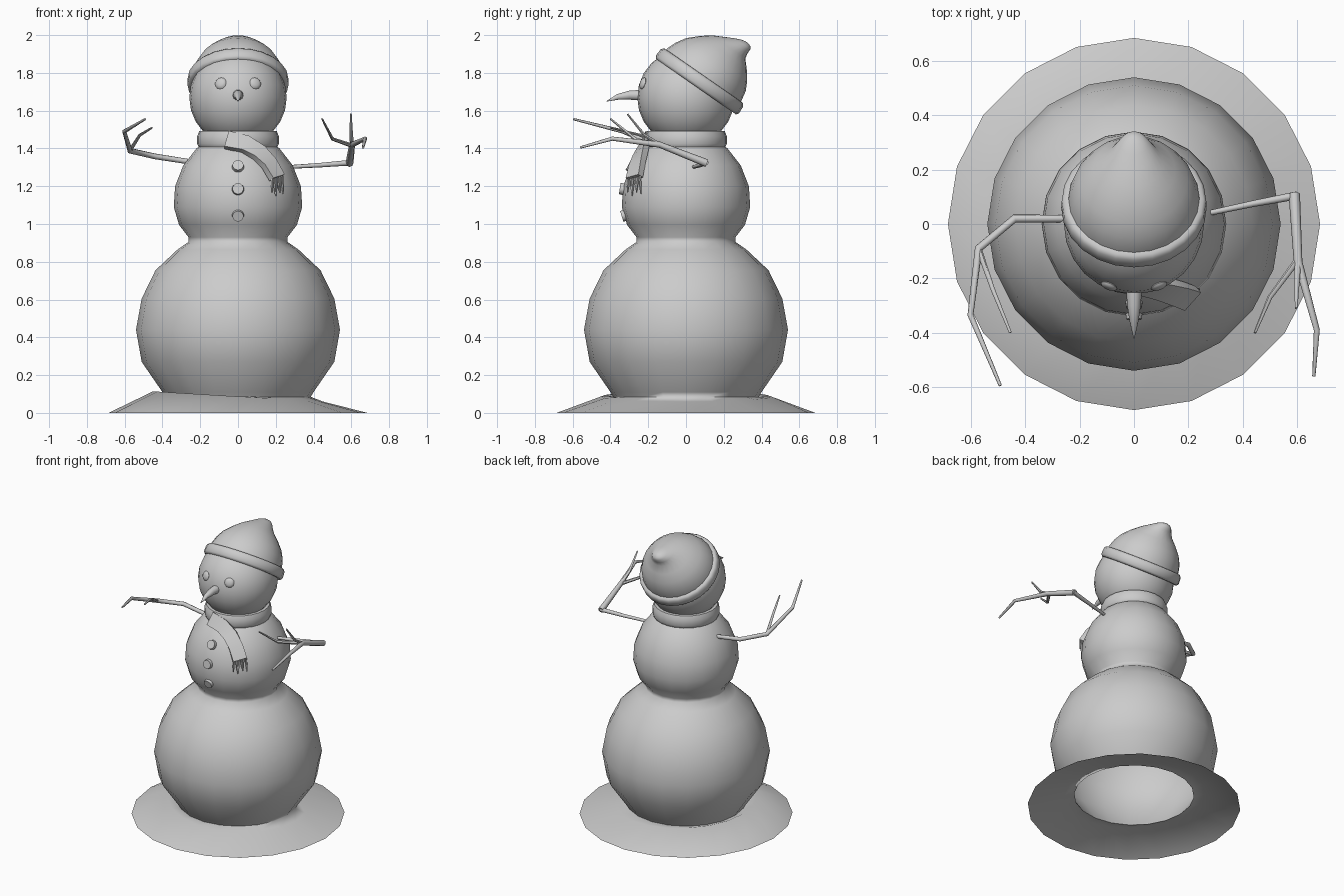
import bpy, bmesh, math
from mathutils import Vector, Matrix

cube = bpy.data.objects.get("Cube")
if cube:
    bpy.data.objects.remove(cube, do_unlink=True)

grey = bpy.data.materials.new("plain grey")
grey.use_nodes = True
grey.diffuse_color = (0.6, 0.6, 0.6, 1)
grey.node_tree.nodes["Principled BSDF"].inputs["Base Color"].default_value = (0.6, 0.6, 0.6, 1)


def finish(name, bm, angle=60, recalc=True):
    if recalc:
        bmesh.ops.recalc_face_normals(bm, faces=bm.faces[:])
    mesh = bpy.data.meshes.new(name)
    bm.to_mesh(mesh)
    bm.free()
    obj = bpy.data.objects.new(name, mesh)
    bpy.context.collection.objects.link(obj)
    mesh.materials.append(grey)
    bpy.ops.object.select_all(action='DESELECT')
    obj.select_set(True)
    bpy.context.view_layer.objects.active = obj
    bpy.ops.object.shade_smooth_by_angle(angle=math.radians(angle))
    return obj


def loft(name, rings, cap=(True, True), loop=False, angle=60):
    """Skin a list of rings, each a list of points."""
    bm = bmesh.new()
    rows = [[bm.verts.new(p) for p in ring] for ring in rings]
    pairs = list(zip(rows, rows[1:]))
    if loop:
        pairs.append((rows[-1], rows[0]))
    n = len(rows[0])
    for a, b in pairs:
        for i in range(n):
            j = (i + 1) % n
            bm.faces.new((a[i], a[j], b[j], b[i]))
    if not loop:
        if cap[0]:
            bm.faces.new(rows[0][::-1])
        if cap[1]:
            bm.faces.new(rows[-1])
    return finish(name, bm, angle)


def circle(centre, radius, n, u=Vector((1, 0, 0)), v=Vector((0, 1, 0))):
    turns = [2 * math.pi * i / n for i in range(n)]
    return [Vector(centre) + radius * (u * math.cos(a) + v * math.sin(a)) for a in turns]


def tube(name, path, radii, n=8):
    pts = [Vector(p) for p in path]
    rings = []
    for i, p in enumerate(pts):
        ahead = (pts[min(i + 1, len(pts) - 1)] - p).normalized()
        behind = (p - pts[max(i - 1, 0)]).normalized()
        rot = (ahead + behind).to_track_quat('Z', 'Y')
        rings.append(circle(p, radii[i], n, rot @ Vector((1, 0, 0)), rot @ Vector((0, 1, 0))))
    return loft(name, rings)


def ball(name, centre, scale, segments, rot=Matrix()):
    bm = bmesh.new()
    mat = Matrix.Translation(centre) @ rot @ Matrix.Diagonal((*scale, 1))
    bmesh.ops.create_uvsphere(bm, u_segments=segments, v_segments=segments // 2,
                              radius=1, matrix=mat)
    return finish(name, bm)


# Body: one open sheet from the snow skirt up to the neck
def skirt_height(p, r, z):
    return z - 0.06 * p.x if 0.4 < r < 0.5 and z == 0.087 else z


body_profile = [(0.685, 0), (0.45, 0.087), (0.385, 0.085), (0.4, 0.11), (0.51, 0.27),
                (0.54, 0.44), (0.51, 0.605), (0.437, 0.755), (0.32, 0.865), (0.262, 0.905),
                (0.262, 0.93), (0.312, 0.995), (0.34, 1.09), (0.333, 1.2), (0.29, 1.31),
                (0.22, 1.4), (0.15, 1.45)]
body_rings = []
for r, z in body_profile:
    ring = circle((0, 0, z), r, 20)
    for p in ring:
        p.z = skirt_height(p, r, z)
    body_rings.append(ring)
loft("snow_body", body_rings, cap=(False, True), angle=100)

# Head
HEAD = Vector((0, 0, 1.67))
ball("head", HEAD, (0.258, 0.258, 0.258), 24)

# Eyes: flattened lenses on the face
for side, x in (("right", -0.092), ("left", 0.092)):
    spot = Vector((x, -0.228, 0.075))
    rot = spot.to_track_quat('Z', 'Y').to_matrix().to_4x4()
    ball(side + "_eye", HEAD + spot, (0.032, 0.032, 0.013), 12, rot)

# Carrot nose with a drooping tip
tube("nose", [(0, -0.23, 1.682), (0, -0.3, 1.682), (0, -0.36, 1.673), (0, -0.42, 1.65)],
     [0.03, 0.025, 0.016, 0.002], 10)

# Buttons down the chest
for i, (y, z, tilt) in enumerate([(-0.293, 1.305, 0.48), (-0.336, 1.185, 0.15), (-0.326, 1.045, -0.3)]):
    bm = bmesh.new()
    normal = Vector((0, -math.cos(tilt), math.sin(tilt)))
    mat = Matrix.Translation((0, y, z)) @ normal.to_track_quat('Z', 'Y').to_matrix().to_4x4()
    bmesh.ops.create_cone(bm, cap_ends=True, segments=14, radius1=0.033, radius2=0.029,
                          depth=0.03, matrix=mat)
    finish("button_%d" % (i + 1), bm, 40)

# Scarf wrap
wrap = [(0.17, 1.39), (0.203, 1.395), (0.216, 1.425), (0.216, 1.465), (0.205, 1.492), (0.17, 1.495)]
loft("scarf_wrap", [circle((0, 0, z), r, 24) for r, z in wrap], loop=True)

# Scarf tail: a flat strip sweeping down over the chest
tail = [Vector(p) for p in [(-0.06, -0.215, 1.445), (0.04, -0.226, 1.422), (0.11, -0.24, 1.378),
                            (0.165, -0.258, 1.32), (0.207, -0.274, 1.245)]]
sections = []
for i, p in enumerate(tail):
    along = (tail[min(i + 1, 4)] - tail[max(i - 1, 0)]).normalized()
    out = Vector((p.x * 1.3, p.y, 0.12)).normalized()
    across = along.cross(out).normalized()
    out = across.cross(along).normalized()
    w, t = across * 0.046, out * 0.018
    sections.append([p - w - t, p + w - t, p + w + t, p - w + t])
loft("scarf_tail", sections, angle=40)

# Fringe strands at the tail end
for i in range(6):
    top = tail[-1] + across * (0.04 - 0.016 * i)
    low = top + Vector((0.006 * (i % 2), -0.006 + 0.012 * (i % 2), -0.07 - 0.012 * (i % 3)))
    tube("fringe_%d" % (i + 1), [top, (top + low) / 2, low], [0.007, 0.007, 0.003], 5)

# Hat: leaning back, built along its own tilted axis
AXIS = Vector((0, 0.57, 0.82)).normalized()
BACK = Vector((0, 0.82, -0.57)).normalized()
BASE = Vector((0, 0.073, 1.757))


def hat_ring(t, r, lean=0.0):
    return circle(BASE + AXIS * t + BACK * lean, r, 24, Vector((1, 0, 0)), BACK)


crown = [(0, 0.245, 0), (0.045, 0.24, 0), (0.095, 0.225, 0.005), (0.145, 0.197, 0.008),
         (0.195, 0.152, 0.015), (0.235, 0.108, 0.022), (0.265, 0.076, 0.048),
         (0.29, 0.052, 0.072), (0.305, 0.03, 0.084), (0.311, 0.006, 0.087)]
loft("hat_crown", [hat_ring(*c) for c in crown], cap=(False, True), angle=100)
band = [(-0.036, 0.235), (-0.036, 0.258), (-0.022, 0.268), (0.02, 0.266), (0.034, 0.255), (0.036, 0.235)]
loft("hat_band", [hat_ring(t, r) for t, r in band], loop=True)

# Twig arms: a main branch each, with finger twigs
tube("right_arm", [(-0.26, 0.02, 1.33), (-0.44, 0.02, 1.358), (-0.572, -0.09, 1.388),
                   (-0.602, -0.335, 1.49), (-0.492, -0.595, 1.555)],
     [0.014, 0.015, 0.015, 0.011, 0.006])
tube("right_arm_twig", [(-0.572, -0.09, 1.388), (-0.52, -0.24, 1.47), (-0.455, -0.4, 1.51)],
     [0.011, 0.008, 0.005], 6)
tube("left_upper_arm", [(0.275, 0.04, 1.302), (0.44, 0.075, 1.312), (0.6, 0.105, 1.325)],
     [0.01, 0.012, 0.015])
tube("left_forearm", [(0.59, 0.11, 1.322), (0.604, -0.14, 1.42), (0.673, -0.39, 1.452),
                      (0.662, -0.56, 1.405)], [0.021, 0.016, 0.011, 0.006])
tube("left_twig_outer", [(0.604, -0.13, 1.415), (0.6, -0.22, 1.47), (0.597, -0.31, 1.582)],
     [0.012, 0.009, 0.005], 6)
tube("left_twig_inner", [(0.604, -0.13, 1.415), (0.5, -0.27, 1.45), (0.445, -0.4, 1.557)],
     [0.012, 0.009, 0.005], 6)
